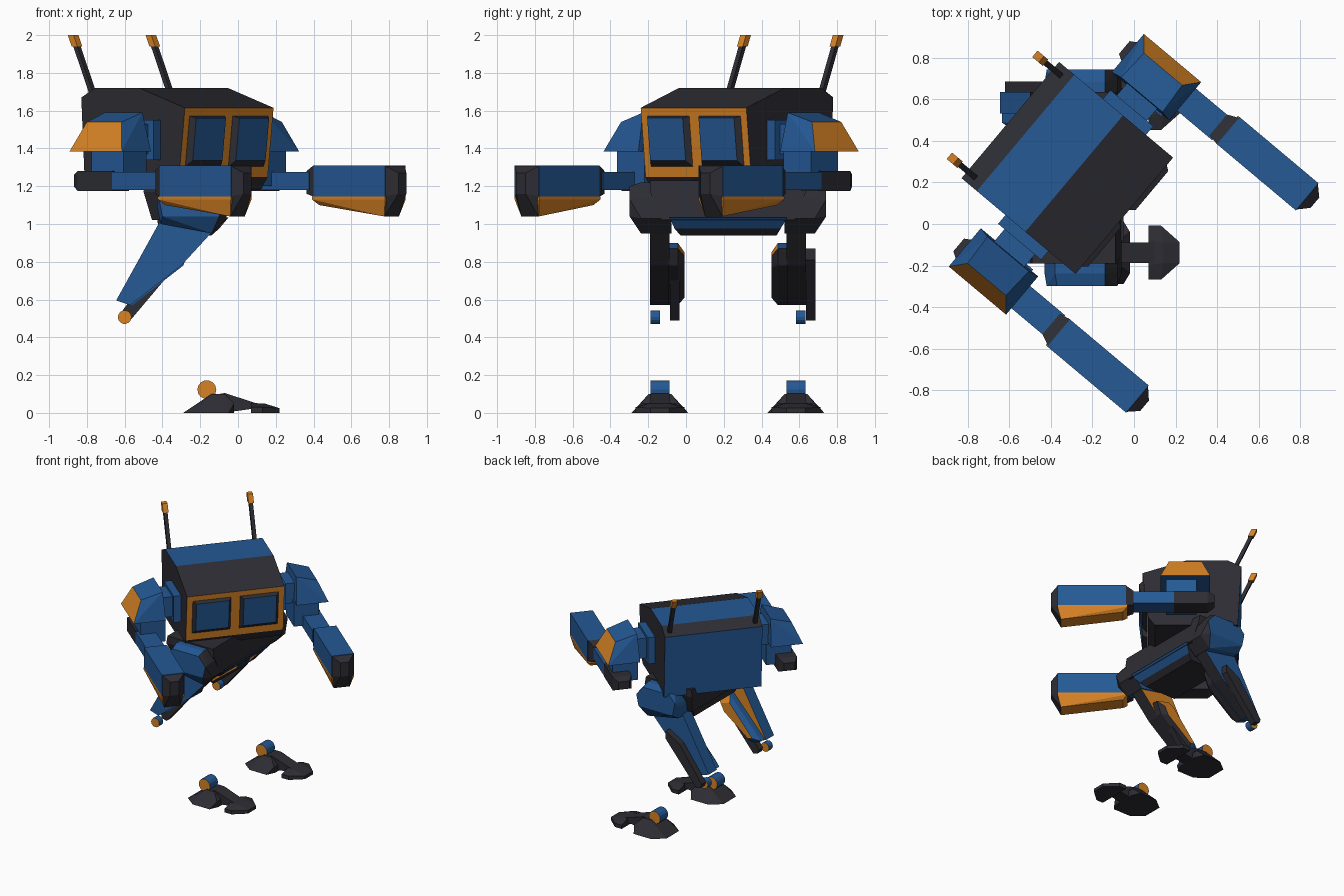
import bpy, bmesh, math
from mathutils import Matrix, Vector

if "Cube" in bpy.data.objects:
    bpy.data.objects.remove(bpy.data.objects["Cube"])


def material(name, rgb):
    m = bpy.data.materials.new(name)
    m.diffuse_color = (*rgb, 1)
    m.use_nodes = True
    m.node_tree.nodes["Principled BSDF"].inputs["Base Color"].default_value = m.diffuse_color
    return m


MATS = [material("blue paint", (0.018, 0.100, 0.300)),
        material("orange paint", (0.680, 0.225, 0.018)),
        material("charcoal metal", (0.026, 0.026, 0.034))]
BLUE, ORANGE, DARK = 0, 1, 2

# Upper body is turned 40 degrees: local x forward, y to its left, z up
TORSO = Matrix.Translation((-0.284, 0.239, 0)) @ Matrix.Rotation(math.radians(-40), 4, 'Z')
WORLD = Matrix.Identity(4)


def solid(name, pts, colour, frame=WORLD):
    """Convex flat-faced part; colour is an index or a rule (normal, centre) -> index."""
    bm = bmesh.new()
    vs = [bm.verts.new(p) for p in pts]
    res = bmesh.ops.convex_hull(bm, input=vs)
    loose = [v for v in bm.verts if not v.link_faces]
    bmesh.ops.delete(bm, geom=loose, context='VERTS')
    bmesh.ops.recalc_face_normals(bm, faces=bm.faces[:])
    bmesh.ops.dissolve_limit(bm, angle_limit=0.02, verts=bm.verts[:], edges=bm.edges[:])
    for f in bm.faces:
        f.normal_update()
        f.material_index = colour(f.normal, f.calc_center_median()) if callable(colour) else colour
    me = bpy.data.meshes.new(name)
    bm.to_mesh(me)
    bm.free()
    for m in MATS:
        me.materials.append(m)
    ob = bpy.data.objects.new(name, me)
    ob.matrix_world = frame
    bpy.context.collection.objects.link(ob)
    return ob


def prism(profile, y0, y1):
    """x-z profile extruded along y."""
    return [(x, y, z) for y in (y0, y1) for x, z in profile]


def rect(x, y0, y1, z0, z1):
    return [(x, y, z) for y in (y0, y1) for z in (z0, z1)]


def plan(z, x0, x1, y0, y1):
    return [(x, y, z) for x in (x0, x1) for y in (y0, y1)]


def flip(pts, side):
    return [(x, y * side, z) for x, y, z in pts]


def rod(name, centre, r, width, n=14):
    """Pin along y with orange caps."""
    cx, cy, cz = centre
    ring = [(cx + r * math.cos(2 * math.pi * i / n), cz + r * math.sin(2 * math.pi * i / n)) for i in range(n)]
    solid(name, prism(ring, cy - width / 2, cy + width / 2),
          lambda nrm, c: ORANGE if abs(nrm.y) > 0.9 else BLUE)


# Cabin
def cabin_rule(n, c):
    if n.x > 0.9:
        return ORANGE
    return BLUE if n.z > 0.99 or n.x < -0.9 else DARK


cabin = [(-0.31, 1.72), (-0.005, 1.72), (0.31, 1.615), (0.27, 1.25),
         (0.22, 1.18), (-0.38, 1.18), (-0.406, 1.67)]
solid("cabin", prism(cabin, -0.365, 0.365), cabin_rule, TORSO)


def front_at(z):
    return 0.31 - 0.04 * (1.615 - z) / 0.365


for side, label in ((1, "left"), (-1, "right")):
    # Raised window
    base = [(front_at(z) - 0.005, y, z) for y in (0.03, 0.325) for z in (1.30, 1.575)]
    face = [(front_at(z) + 0.03, y, z) for y in (0.055, 0.30) for z in (1.335, 1.56)]
    solid(label + "_window", flip(base + face, side),
          lambda n, c: BLUE if n.x > 0.95 else DARK, TORSO)

    # Antenna leaning back, with a thicker tip
    a, b = Vector((-0.35, 0.32, 1.66)), Vector((-0.5, 0.32, 2.0))

    def mast(t0, t1, w):
        return [(*(a.lerp(b, t) + Vector((dx, dy, 0))),) for t in (t0, t1)
                for dx in (-w, w) for dy in (-w, w)]
    solid(label + "_antenna", flip(mast(0, 0.85, 0.014), side), DARK, TORSO)
    solid(label + "_antenna_tip", flip(mast(0.82, 1, 0.02), side), ORANGE, TORSO)

    # Shoulder joint and pad
    solid(label + "_shoulder_plate", flip(rect(-0.13, 0.36, 0.42, 1.34, 1.55)
          + rect(0.14, 0.36, 0.42, 1.34, 1.55), side), BLUE, TORSO)
    solid(label + "_shoulder_axle", flip(rect(-0.09, 0.41, 0.52, 1.37, 1.53)
          + rect(0.10, 0.41, 0.52, 1.37, 1.53), side), BLUE, TORSO)
    pad = []
    for s in (-1, 1):
        pad += [(0.18 * s, 0.49, 1.385), (0.18 * s, 0.73, 1.385),
                (0.12 * s, 0.66, 1.54), (0.13 * s, 0.50, 1.59)]
    solid(label + "_shoulder_pad", flip(pad, side),
          lambda n, c: ORANGE if abs(n.y) > 0.8 and abs(c.y) > 0.6 else BLUE, TORSO)

    # Upper arm, elbow and forearm bar
    solid(label + "_upper_arm", flip(rect(-0.08, 0.48, 0.67, 1.20, 1.40)
          + rect(0.14, 0.48, 0.67, 1.20, 1.40), side), BLUE, TORSO)
    solid(label + "_elbow", flip(rect(-0.21, 0.58, 0.66, 1.20, 1.26)
          + rect(-0.16, 0.55, 0.69, 1.175, 1.28) + rect(0.08, 0.55, 0.69, 1.175, 1.28), side), DARK, TORSO)
    solid(label + "_forearm", flip(rect(0.08, 0.55, 0.69, 1.18, 1.275)
          + rect(0.40, 0.55, 0.69, 1.18, 1.275), side), BLUE, TORSO)

    # Arm cannon: collar, barrel, lower wedge and muzzle
    solid(label + "_cannon_collar", flip(rect(0.375, 0.56, 0.69, 1.16, 1.28)
          + rect(0.43, 0.55, 0.715, 1.145, 1.31), side), DARK, TORSO)
    solid(label + "_cannon_barrel", flip(rect(0.43, 0.55, 0.72, 1.145, 1.31)
          + rect(0.925, 0.55, 0.72, 1.145, 1.31), side), BLUE, TORSO)
    solid(label + "_cannon_wedge", flip(rect(0.42, 0.55, 0.72, 1.13, 1.146)
          + rect(0.925, 0.55, 0.72, 1.13, 1.146)
          + [(0.45, y, 1.10) for y in (0.575, 0.695)]
          + [(0.90, y, 1.04) for y in (0.575, 0.695)], side), ORANGE, TORSO)
    solid(label + "_cannon_muzzle", flip(rect(0.92, 0.55, 0.72, 1.145, 1.31)
          + [(0.90, y, 1.04) for y in (0.575, 0.695)]
          + rect(0.972, 0.605, 0.67, 1.16, 1.27), side), DARK, TORSO)

# Pelvis with a bottom tray
solid("pelvis", plan(1.23, -0.49, -0.09, -0.19, 0.635) + plan(1.17, -0.50, -0.08, -0.19, 0.635)
      + plan(1.02, -0.455, -0.06, -0.13, 0.575), DARK)
solid("pelvis_tray", plan(1.035, -0.43, -0.05, -0.087, 0.536) + plan(0.975, -0.42, -0.10, -0.06, 0.50)
      + plan(0.94, -0.41, -0.14, -0.03, 0.48),
      lambda n, c: BLUE if c.z > 0.975 and n.x > 0.4 else DARK)

MID = 0.222
for side, label in ((1, "left"), (-1, "right")):
    def leg(pts):
        return [(x, MID + side * y, z) for x, y, z in pts]

    def leg_rule(n, c, side=side):
        if n.y * side < -0.8:
            return ORANGE
        return DARK if n.x > 0.35 and n.z < 0.1 else BLUE

    # Hip block
    hip = [(-0.41, 1.00), (-0.43, 1.10), (-0.38, 1.22), (-0.14, 1.22), (-0.08, 1.14), (-0.06, 1.03), (-0.14, 0.95)]
    solid(label + "_hip", leg(prism(hip, 0.30, 0.46)
          + prism([(-0.40, 1.04), (-0.42, 1.14), (-0.37, 1.20), (-0.14, 1.20), (-0.08, 1.13), (-0.10, 1.04)],
                  0.515, 0.52)), lambda n, c: DARK if n.x > 0.4 else BLUE)
    # Thigh sweeping back to the knee, with a bulge on the inside
    thigh = [(-0.41, 1.02), (-0.08, 1.02), (-0.30, 0.78), (-0.57, 0.57), (-0.645, 0.595)]
    solid(label + "_thigh", leg(prism(thigh, 0.31, 0.412)), leg_rule)
    bulge = [(-0.36, 0.90), (-0.25, 0.87), (-0.29, 0.78), (-0.56, 0.57), (-0.635, 0.60)]
    core = [(-0.38, 0.85), (-0.30, 0.83), (-0.33, 0.77), (-0.54, 0.61), (-0.58, 0.62)]
    solid(label + "_thigh_bulge", leg(prism(bulge, 0.265, 0.315) + prism(core, 0.23, 0.235)), leg_rule)
    # Knee strut sits on the same flank of both legs
    y = MID + side * 0.36
    strut = [(-0.42, 0.80), (-0.30, 0.87), (-0.30, 0.81), (-0.57, 0.49), (-0.61, 0.50), (-0.62, 0.53)]
    solid(label + "_knee_strut", prism(strut, y + 0.052, y + 0.104), DARK)
    rod(label + "_knee_pin", (-0.60, MID + side * 0.385, 0.507), 0.036, 0.05)

    # Foot: heel, bridge, toe and ankle pin
    heel = plan(0, -0.29, -0.02, -0.08, 0.08) + [(-0.2, s, 0) for s in (-0.15, 0.15)] \
        + [(-0.05, s, 0) for s in (-0.15, 0.15)] + plan(0.05, -0.19, -0.02, -0.10, 0.10) \
        + plan(0.10, -0.14, -0.07, -0.06, 0.06)
    bridge = prism([(-0.10, 0.10), (-0.07, 0.105), (0.01, 0.055), (0.10, 0.05), (0.10, 0.025), (-0.08, 0.0)], -0.05, 0.05)
    toe = [(0.07, s * 0.13, z) for s in (-1, 1) for z in (0, 0.03)] \
        + [(0.13, s * 0.13, z) for s in (-1, 1) for z in (0, 0.03)] \
        + [(0.22, s * 0.05, z) for s in (-1, 1) for z in (0, 0.025)] \
        + [(0.07, s * 0.06, 0.052) for s in (-1, 1)] + [(0.14, s * 0.05, 0.05) for s in (-1, 1)]
    for part, pts in (("heel", heel), ("foot_bridge", bridge), ("toe", toe)):
        solid(label + "_" + part, [(px, py + y, pz) for px, py, pz in pts], DARK)
    rod(label + "_ankle_pin", (-0.165, y, 0.123), 0.05, 0.10)
